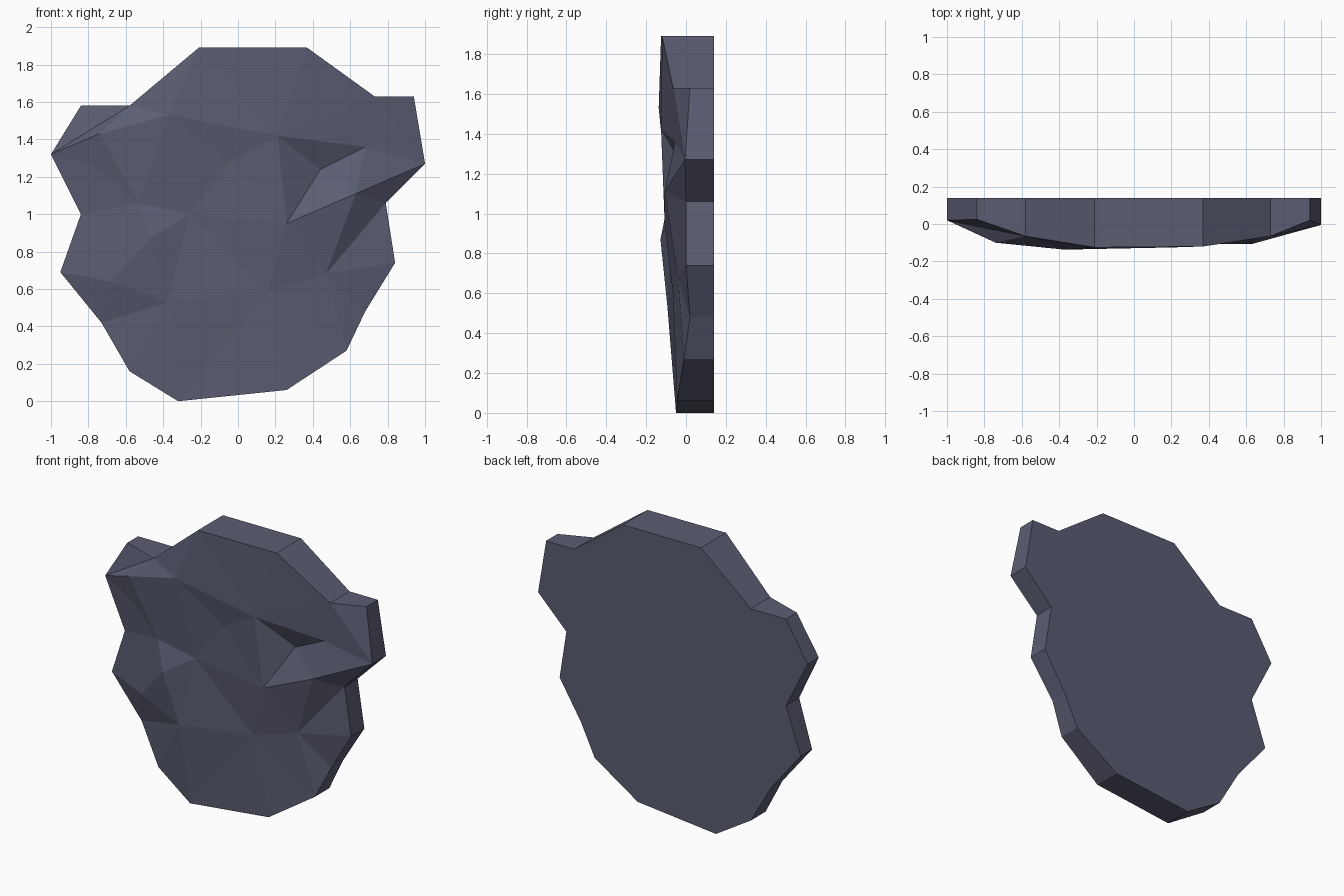
import bpy, bmesh
from mathutils import Vector
from mathutils.geometry import delaunay_2d_cdt

cube = bpy.data.objects.get("Cube")
if cube:
    bpy.data.objects.remove(cube, do_unlink=True)

BACK = 0.14

# Slab outline, clockwise from the top left: x, z and depth of the front edge
RIM = dict(
    a=(-.21, 1.89, -.125), b=(.37, 1.89, -.12), c=(.73, 1.63, -.065),
    d=(.94, 1.63, .02), e=(1, 1.27, -.005), f=(.79, 1.06, 0),
    g=(.84, .74, 0), h=(.68, .48, .02), i=(.58, .27, -.01),
    j=(.26, .06, -.045), k=(-.32, 0, -.05), l=(-.58, .16, -.015),
    m=(-.73, .42, .02), n=(-.95, .69, .02), o=(-.84, 1, 0),
    p=(-1, 1.32, .02), q=(-.84, 1.58, .025), r=(-.58, 1.58, -.065))

# Peaks and hollows chipped into the front face
CHIPS = dict(
    A=(-.37, 1.53, -.137), B=(-.74, 1.43, -.1), C=(-.77, 1.26, -.05),
    D=(-.53, 1.06, -.09), E=(-.26, 1, -.08), F=(-.04, 1.28, -.095),
    G=(.21, 1.42, -.125), H=(.26, .95, -.107), I=(.44, 1.24, -.02),
    J=(.68, 1.36, -.055), K=(.63, 1.11, -.107), L=(-.37, .53, -.093),
    M=(-.47, .87, -.128), N=(-.68, .64, -.055), O=(.16, .59, -.065),
    P=(.47, .68, -.04))

# Creases between those points
CREASES = ("AE AD AF EF EH FH FG GH GI GJ IJ IK JK HI HK DE DM ME ML EL "
           "Ke Kf Je Jc ce Gc Gb Ga Aa AG Ar Br AB BD BC CD Bp rp Cp Co Do "
           "Nn Nm ND NL LO HO OP HP KP Pf Pg Ph Ll Oj EO").split()

points = {**RIM, **CHIPS}
keys = list(points)
rim_keys = list(RIM)
rim_pairs = list(zip(rim_keys, rim_keys[1:] + rim_keys[:1]))
edges = [(keys.index(s), keys.index(t)) for s, t in rim_pairs + CREASES]

# Faceted front: triangles fitted to the creases, inside the outline
flat = [Vector(points[key][:2]) for key in keys]
coords, _, triangles, sources, _, _ = delaunay_2d_cdt(flat, edges, [], 1, 0.0001)

bm = bmesh.new()
front, front_by_key = [], {}
for co, source in zip(coords, sources):
    depth = points[keys[source[0]]][2] if source else -.08
    vert = bm.verts.new((co.x, depth, co.y))
    front.append(vert)
    for index in source:
        front_by_key[keys[index]] = vert
for triangle in triangles:
    bm.faces.new([front[index] for index in triangle])

# Flat back and straight sides
back = {key: bm.verts.new((RIM[key][0], BACK, RIM[key][1])) for key in rim_keys}
bm.faces.new(list(back.values()))
for s, t in rim_pairs:
    bm.faces.new((front_by_key[s], front_by_key[t], back[t], back[s]))
bmesh.ops.recalc_face_normals(bm, faces=bm.faces)

mesh = bpy.data.meshes.new("rock_slab")
bm.to_mesh(mesh)
bm.free()
rock = bpy.data.objects.new("rock_slab", mesh)
bpy.context.collection.objects.link(rock)

# Slate blue-grey stone
stone = bpy.data.materials.new("slate_stone")
stone.use_nodes = True
colour = (.105, .11, .17, 1)
stone.diffuse_color = colour
stone.node_tree.nodes["Principled BSDF"].inputs["Base Color"].default_value = colour
mesh.materials.append(stone)
